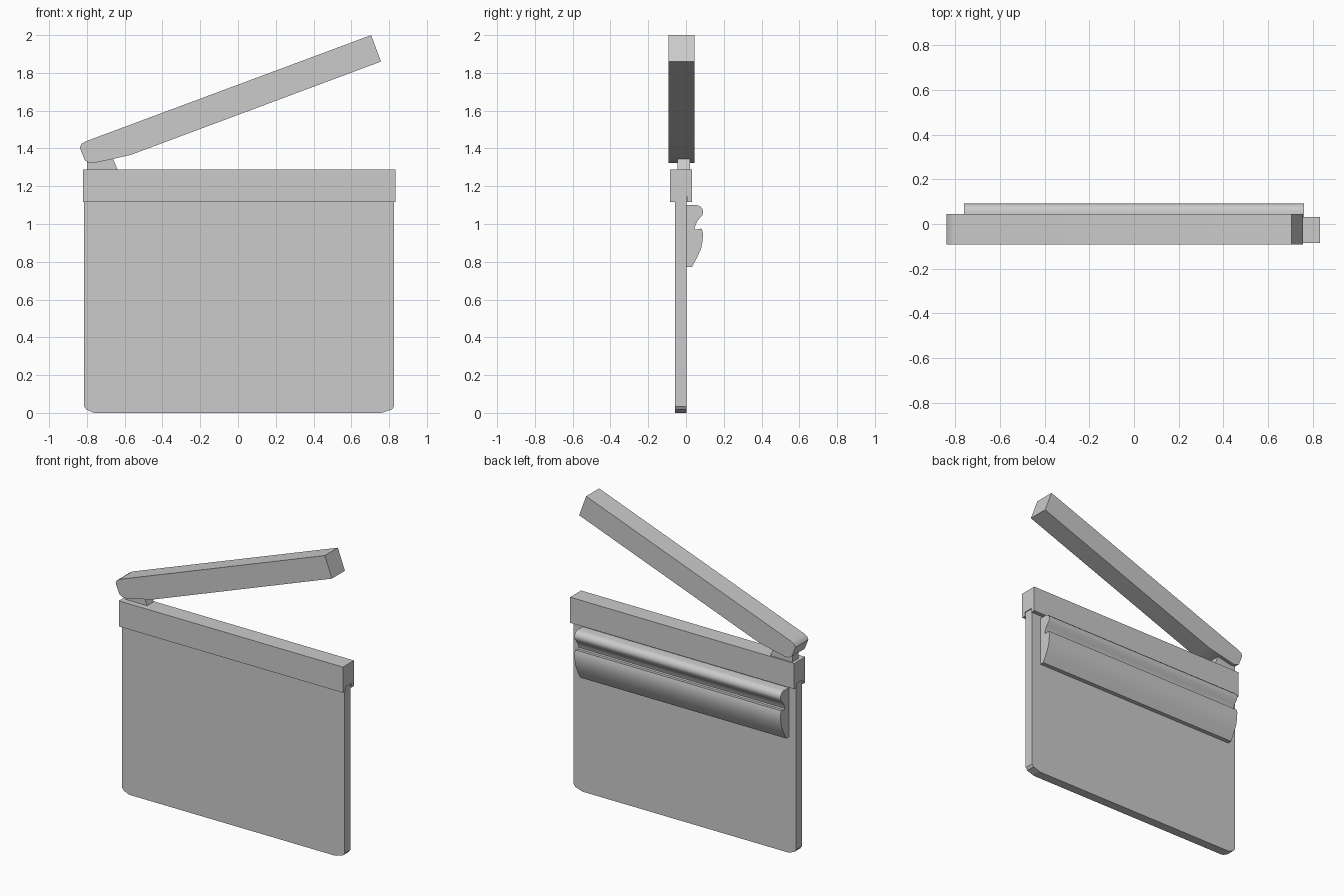
import bpy, bmesh
from math import radians

cube = bpy.data.objects.get("Cube")
if cube:
    bpy.data.objects.remove(cube, do_unlink=True)

grey = bpy.data.materials.new("plain grey")
grey.use_nodes = True
grey.diffuse_color = (0.6, 0.6, 0.6, 1)
grey.node_tree.nodes["Principled BSDF"].inputs["Base Color"].default_value = (0.6, 0.6, 0.6, 1)


def extrude_profile(name, points, axis, start, end, smooth=0):
    """Extrude an outline along x (points are y, z) or along y (points are x, z)."""
    def place(a, b, d):
        return (d, a, b) if axis == "x" else (a, d, b)

    bm = bmesh.new()
    face = bm.faces.new([bm.verts.new(place(a, b, start)) for a, b in points])
    moved = bmesh.ops.extrude_face_region(bm, geom=[face], use_keep_orig=True)["geom"]
    verts = [v for v in moved if isinstance(v, bmesh.types.BMVert)]
    bmesh.ops.translate(bm, verts=verts, vec=place(0, 0, end - start))
    bmesh.ops.recalc_face_normals(bm, faces=bm.faces)
    mesh = bpy.data.meshes.new(name)
    bm.to_mesh(mesh)
    bm.free()
    mesh.materials.append(grey)
    obj = bpy.data.objects.new(name, mesh)
    bpy.context.collection.objects.link(obj)
    if smooth:
        bpy.ops.object.select_all(action="DESELECT")
        obj.select_set(True)
        bpy.context.view_layer.objects.active = obj
        bpy.ops.object.shade_smooth_by_angle(angle=radians(smooth))
    return obj


# Thin slate with clipped bottom corners
extrude_profile("slate_board", [
    (-0.815, 1.145), (-0.815, 0.035), (-0.803, 0.018), (-0.77, 0.003), (-0.755, 0),
    (0.755, 0), (0.77, 0.003), (0.815, 0.018), (0.827, 0.035), (0.827, 1.145)],
    "y", -0.058, 0.003)

# Fixed lower bar, slotted underneath to hold the slate
extrude_profile("lower_bar", [
    (-0.085, 1.117), (-0.085, 1.288), (0.031, 1.288), (0.031, 1.117),
    (0.004, 1.117), (0.004, 1.145), (-0.059, 1.145), (-0.059, 1.117)],
    "x", -0.82, 0.833)

# Hinge block between the bars
extrude_profile("hinge_block", [
    (-0.80, 1.28), (-0.635, 1.28), (-0.663, 1.35), (-0.80, 1.35)],
    "y", -0.045, 0.022)

# Raised clapping bar with a rounded pivot end
extrude_profile("clapper_bar", [
    (0.705, 2.0), (0.757, 1.86), (-0.57, 1.365), (-0.765, 1.322), (-0.79, 1.325),
    (-0.811, 1.337), (-0.838, 1.405), (-0.829, 1.424), (-0.808, 1.437)],
    "y", -0.092, 0.045, 35)

# Moulded rail across the back of the slate
extrude_profile("back_rail", [
    (0.0, 1.10), (0.055, 1.10), (0.072, 1.096), (0.086, 1.082), (0.091, 1.065),
    (0.088, 1.048), (0.065, 1.022), (0.052, 1.0), (0.046, 0.978), (0.05, 0.97),
    (0.083, 0.976), (0.09, 0.95), (0.088, 0.91), (0.08, 0.87), (0.06, 0.825),
    (0.031, 0.772), (0.0, 0.772)],
    "x", -0.76, 0.76, 40)
